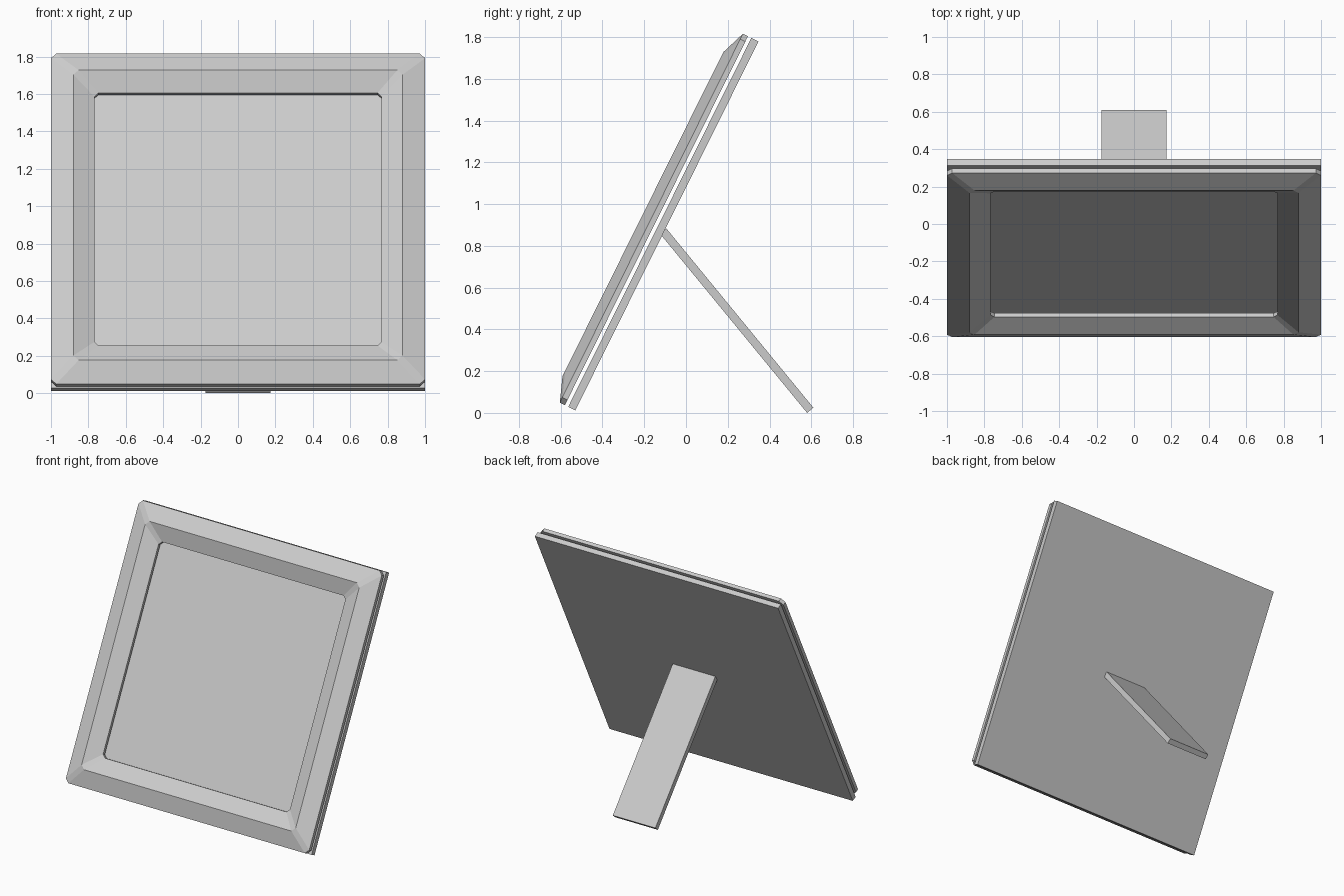
import bpy, bmesh, math
from mathutils import Matrix, Vector

if "Cube" in bpy.data.objects:
    bpy.data.objects.remove(bpy.data.objects["Cube"])

# Leaning frame plane: local x = width, local y = up the panel, local z = toward the viewer
LEAN = Matrix.Translation((0, -0.53, 0.012)) @ Matrix.Rotation(math.radians(63.6), 4, 'X')
HALF_W, HEIGHT = 1.0, 1.972


def finish(name, bm, matrix=Matrix()):
    bmesh.ops.transform(bm, matrix=matrix, verts=bm.verts)
    bmesh.ops.recalc_face_normals(bm, faces=bm.faces)
    mesh = bpy.data.meshes.new(name)
    bm.to_mesh(mesh)
    bm.free()
    obj = bpy.data.objects.new(name, mesh)
    bpy.context.collection.objects.link(obj)
    return obj


def box(bm, lo, hi):
    lo, hi = Vector(lo), Vector(hi)
    m = Matrix.Translation((lo + hi) / 2) @ Matrix.Diagonal((*(hi - lo), 1))
    bmesh.ops.create_cube(bm, size=1, matrix=m)


def chamfered_ring(bm, inset, z, c):
    """Rectangle inset from the outline, with each corner cut by c."""
    x, y0, y1 = HALF_W - inset, inset, HEIGHT - inset
    pts = [(-x + c, y0), (x - c, y0), (x, y0 + c), (x, y1 - c),
           (x - c, y1), (-x + c, y1), (-x, y1 - c), (-x, y0 + c)]
    return [bm.verts.new((px, py, z)) for px, py in pts]


# Backing panel
bm = bmesh.new()
box(bm, (-HALF_W, 0, 0), (HALF_W, HEIGHT, 0.038))
finish("backing_panel", bm, LEAN)

# Moulded frame: ridge profile (inset, height, corner cut) swept round the outline
profile = [(0.0, 0.056, 0.028), (0.0, 0.083, 0.028), (0.12, 0.128, 0.028),
           (0.232, 0.078, 0.022), (0.232, 0.056, 0.022)]
bm = bmesh.new()
rings = [chamfered_ring(bm, *p) for p in profile]
for a, b in zip(rings, rings[1:] + rings[:1]):
    for i in range(8):
        j = (i + 1) % 8
        bm.faces.new((a[i], a[j], b[j], b[i]))
finish("moulded_frame", bm, LEAN)

# Rear prop leg: side profile extruded across x
side = [(-0.122, 0.855), (-0.094, 0.883), (0.61, 0.025), (0.58, 0.0)]
bm = bmesh.new()
face = bm.faces.new([bm.verts.new((-0.175, y, z)) for y, z in side])
ext = bmesh.ops.extrude_face_region(bm, geom=[face], use_keep_orig=True)
bmesh.ops.translate(bm, vec=(0.35, 0, 0),
                    verts=[e for e in ext["geom"] if isinstance(e, bmesh.types.BMVert)])
finish("prop_leg", bm)
